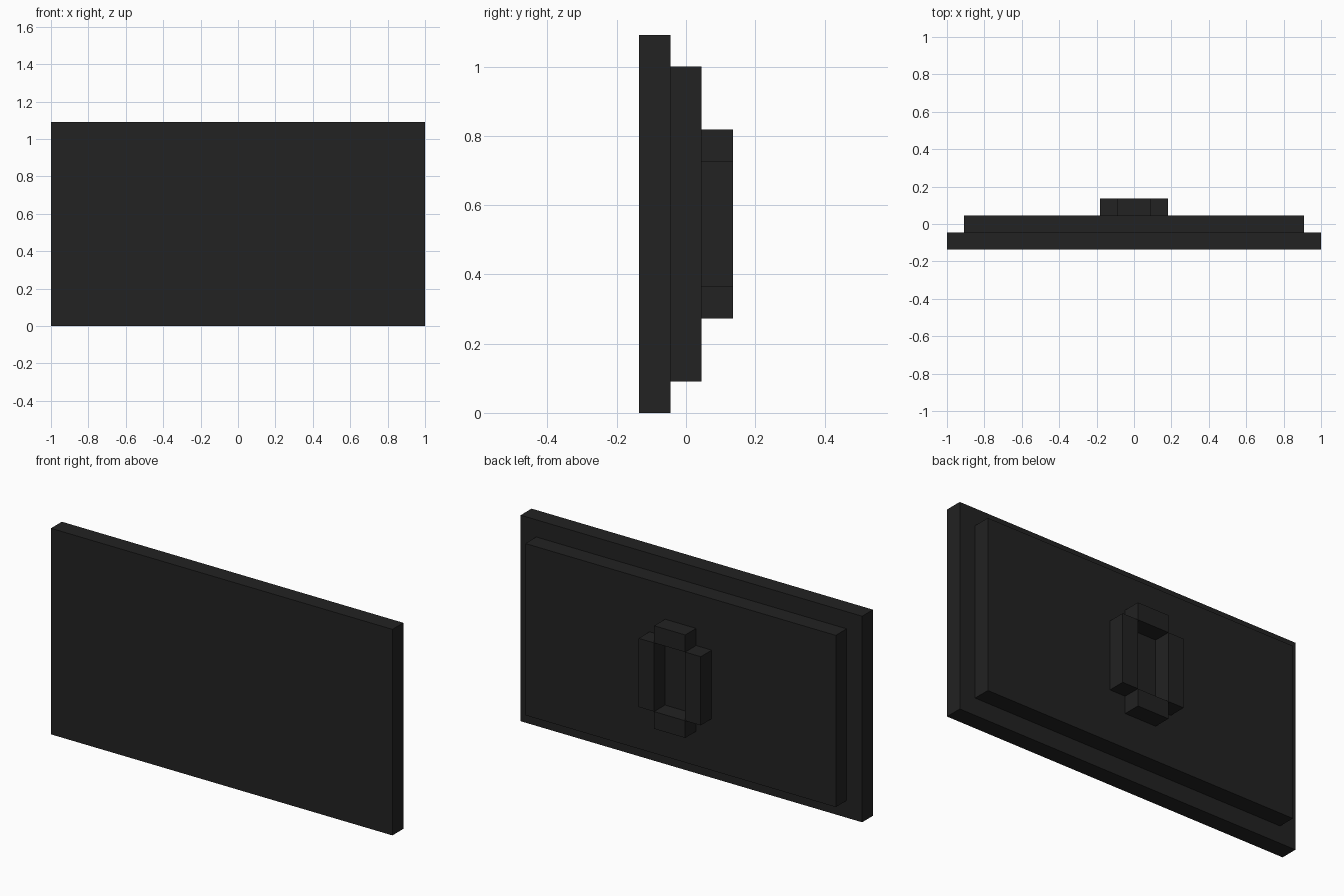
import bpy

cube = bpy.data.objects.get("Cube")
if cube:
    bpy.data.objects.remove(cube, do_unlink=True)

U = 1 / 11  # one block unit

charcoal = bpy.data.materials.new("charcoal")
COLOUR = (0.016, 0.016, 0.016, 1)
charcoal.diffuse_color = COLOUR
charcoal.use_nodes = True
charcoal.node_tree.nodes["Principled BSDF"].inputs["Base Color"].default_value = COLOUR


def box(name, x, y, z):
    """Box from (min, max) ranges given in block units."""
    bpy.ops.mesh.primitive_cube_add(size=1)
    ob = bpy.context.object
    ob.name = name
    ob.location = [(a + b) / 2 * U for a, b in (x, y, z)]
    ob.scale = [(b - a) * U for a, b in (x, y, z)]
    bpy.ops.object.transform_apply(location=True, rotation=False, scale=True)
    ob.data.materials.append(charcoal)
    return ob


# Large front slab and the smaller slab behind it
box("front_panel", (-11, 11), (-1.5, -0.5), (0, 12))
box("back_panel", (-10, 10), (-0.5, 0.5), (1, 11))

# Raised ring of four bars on the back, open in the middle
box("ring_left_bar", (1, 2), (0.5, 1.5), (4, 8))
box("ring_right_bar", (-2, -1), (0.5, 1.5), (4, 8))
box("ring_top_bar", (-1, 1), (0.5, 1.5), (8, 9))
box("ring_bottom_bar", (-1, 1), (0.5, 1.5), (3, 4))
